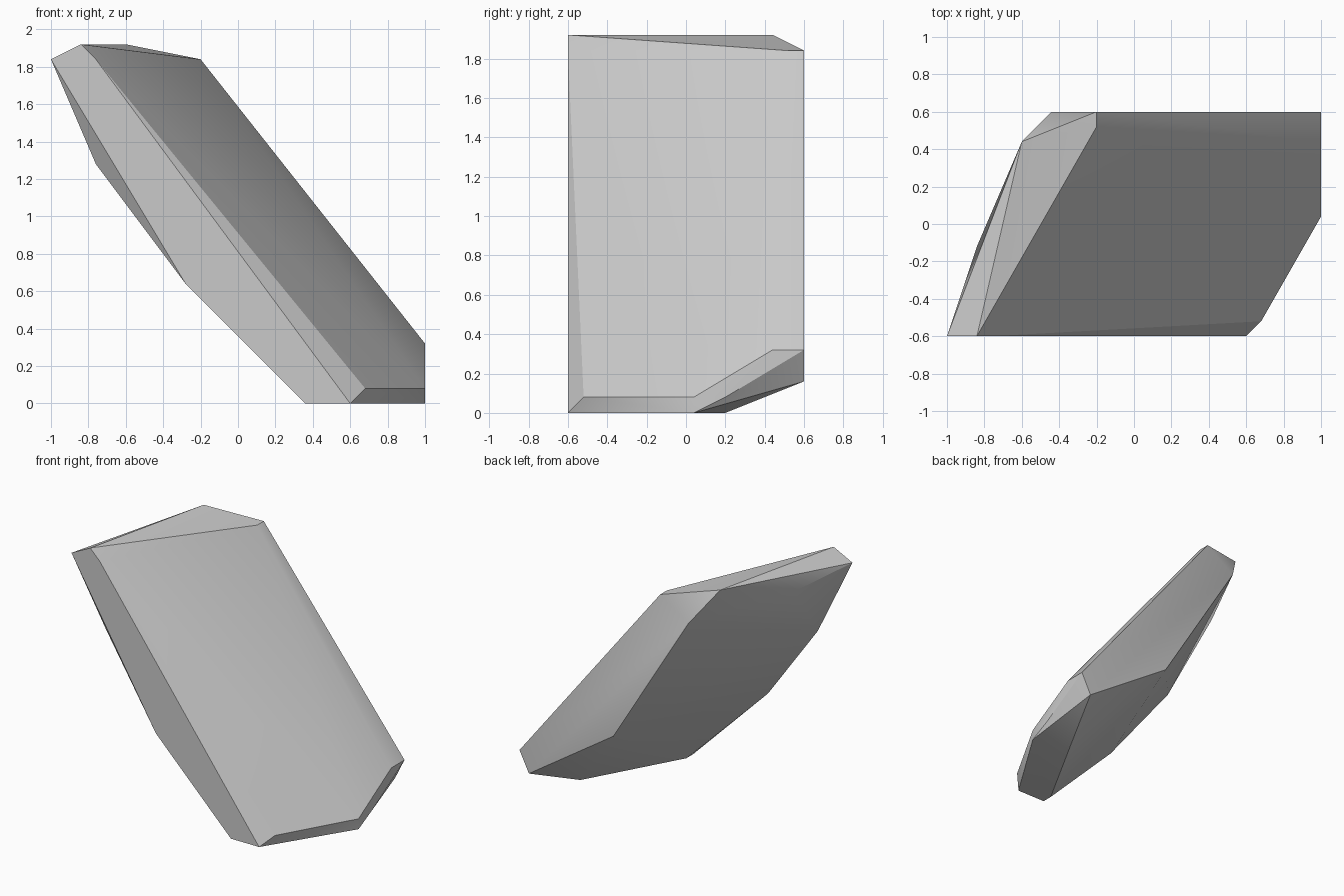
import bpy
import bmesh
import math
from mathutils import Vector

STEP = 0.08
ORIGIN = Vector((-1, -0.6, 0))

# Remove the default cube
default_cube = bpy.data.objects.get("Cube")
if default_cube:
    bpy.data.objects.remove(default_cube, do_unlink=True)


def make_material(name, grey):
    colour = (grey, grey, grey, 1)
    material = bpy.data.materials.new(name)
    material.use_nodes = True
    material.diffuse_color = colour
    material.node_tree.nodes["Principled BSDF"].inputs["Base Color"].default_value = colour
    return material


def make_stone(name, corner_groups, material):
    """Chiselled convex stone wrapped around corners given in grid steps."""
    bm = bmesh.new()
    for corners in corner_groups:
        for corner in corners:
            bm.verts.new(ORIGIN + STEP * Vector(corner))
    hull = bmesh.ops.convex_hull(bm, input=bm.verts[:])
    spare = set(hull["geom_interior"]) | set(hull["geom_unused"])
    bmesh.ops.delete(bm, geom=[v for v in spare if isinstance(v, bmesh.types.BMVert)],
                     context="VERTS")
    bmesh.ops.recalc_face_normals(bm, faces=bm.faces[:])
    mesh = bpy.data.meshes.new(name)
    bm.to_mesh(mesh)
    bm.free()
    mesh.materials.append(material)
    stone = bpy.data.objects.new(name, mesh)
    bpy.context.collection.objects.link(stone)
    return stone


# Raised end of the leaning slab
top_corners = [(0, 0, 23), (2, 0, 24), (3, 0, 23), (5, 13, 24),
               (10, 15, 23), (10, 14, 23), (7, 15, 21), (2, 6, 22)]
# Bulging underside
under_corners = [(3, 1, 16), (9, 0, 8), (16, 14, 7), (15, 15, 8)]
# Foot resting on the ground
foot_corners = [(20, 0, 0), (17, 0, 0), (17, 1, 0), (22, 10, 0), (25, 8, 0)]
# Chamfered lower rim
rim_corners = [(21, 1, 1), (25, 8, 1), (25, 10, 1), (25, 13, 4),
               (25, 15, 4), (24, 15, 2)]

stone_grey = make_material("stone grey", 0.59)
slab = make_stone("leaning_rock_slab",
                  [top_corners, under_corners, foot_corners, rim_corners], stone_grey)

# Soft shading with crisp chiselled edges
bpy.ops.object.select_all(action="DESELECT")
slab.select_set(True)
bpy.context.view_layer.objects.active = slab
bpy.ops.object.shade_smooth_by_angle(angle=math.radians(30))
